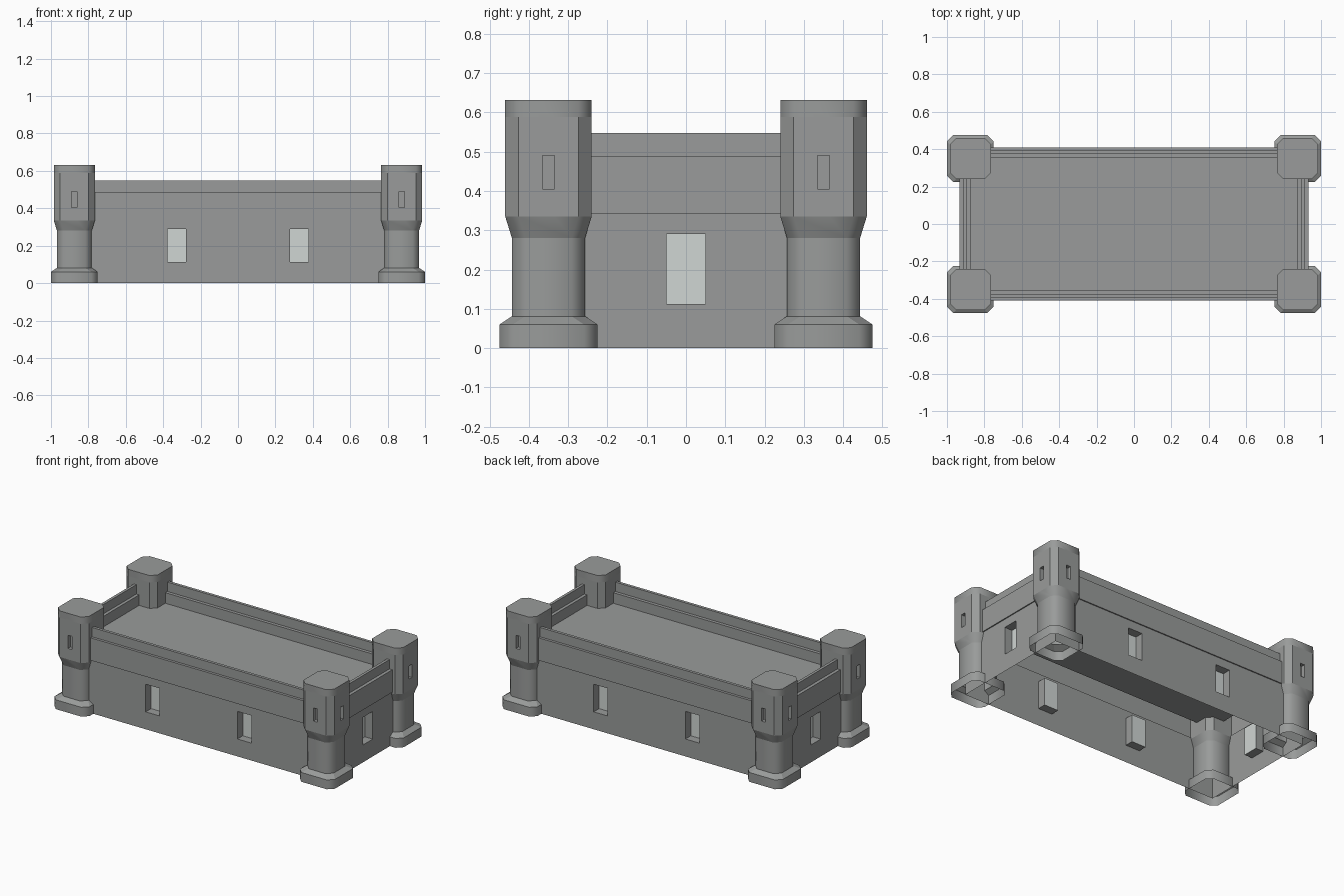
import bpy, bmesh, math
from mathutils import Vector

cube = bpy.data.objects.get("Cube")
if cube:
    bpy.data.objects.remove(cube, do_unlink=True)


def material(name, color):
    mat = bpy.data.materials.new(name)
    mat.use_nodes = True
    mat.diffuse_color = color
    bsdf = mat.node_tree.nodes["Principled BSDF"]
    bsdf.inputs["Base Color"].default_value = color
    bsdf.inputs["Roughness"].default_value = 0.8
    return mat


STONE = material("grey stone", (0.32, 0.33, 0.325, 1))
PANE = material("pale window pane", (0.63, 0.67, 0.655, 1))


def loft(bm, rings):
    """Skin a stack of closed rings, open below and capped at the end."""
    loops = [[bm.verts.new(p) for p in ring] for ring in rings]
    count = len(loops[0])
    for low, high in zip(loops, loops[1:]):
        for i in range(count):
            j = (i + 1) % count
            bm.faces.new((low[i], low[j], high[j], high[i]))
    bm.faces.new(loops[-1])
    bm.normal_update()


def face_at(bm, point, normal):
    """Find the face with this outward direction that contains the point."""
    for f in bm.faces:
        if f.normal.dot(normal) < 0.99:
            continue
        if abs((f.calc_center_median() - point).dot(normal)) > 1e-3:
            continue
        if all(min(v.co[k] for v in f.verts) - 1e-4 <= point[k]
               <= max(v.co[k] for v in f.verts) + 1e-4 for k in range(3)):
            return f


def recess(bm, point, normal, width, height, depth, mat_index):
    """Cut a rectangle into a flat face and push it inward."""
    point, normal = Vector(point), Vector(normal)
    up = Vector((0, 0, 1))
    side = normal.cross(up)
    for axis, half in ((side, width / 2), (up, height / 2)):
        for sign in (-1, 1):
            f = face_at(bm, point, normal)
            bmesh.ops.bisect_plane(
                bm, geom=[f, *f.edges, *f.verts], dist=1e-6,
                plane_co=point + axis * half * sign, plane_no=axis)
            bm.normal_update()
    f = face_at(bm, point, normal)
    back = bmesh.ops.extrude_discrete_faces(bm, faces=[f])["faces"][0]
    bmesh.ops.translate(bm, verts=back.verts, vec=-normal * depth)
    back.material_index = mat_index
    bm.normal_update()


def finish(bm, name, location=(0, 0, 0)):
    mesh = bpy.data.meshes.new(name)
    bm.to_mesh(mesh)
    bm.free()
    mesh.materials.append(STONE)
    mesh.materials.append(PANE)
    obj = bpy.data.objects.new(name, mesh)
    obj.location = location
    bpy.context.collection.objects.link(obj)


# Walls, stepped parapet and sunken roof deck
wall_profile = [
    (0.925, 0.402, 0), (0.925, 0.402, 0.343),
    (0.932, 0.409, 0.343), (0.932, 0.409, 0.488),
    (0.911, 0.392, 0.488), (0.911, 0.392, 0.548),
    (0.893, 0.373, 0.548), (0.893, 0.373, 0.488),
    (0.873, 0.352, 0.488), (0.873, 0.352, 0.42),
]
bm = bmesh.new()
loft(bm, [[(-x, -y, z), (x, -y, z), (x, y, z), (-x, y, z)]
          for x, y, z in wall_profile])
for s in (-1, 1):
    recess(bm, (s * 0.925, 0, 0.201), (s, 0, 0), 0.1, 0.178, 0.055, 1)
    for x in (-0.327, 0.327):
        recess(bm, (x, s * 0.402, 0.201), (0, s, 0), 0.1, 0.178, 0.055, 1)
finish(bm, "walls_and_roof")


def octagon(half, corner, z):
    """Square outline with its corners cut straight."""
    pts, inner = [], half - corner
    for q in range(4):
        c, s = round(math.cos(q * math.pi / 2)), round(math.sin(q * math.pi / 2))
        for x, y in ((half, inner), (inner, half)):
            pts.append((x * c - y * s, x * s + y * c, z))
    return pts


# Corner towers: foot, shaft, flare, upper body, cap
BODY_LOW, BODY_HIGH = 0.335, 0.588
tower_profile = [
    (0.125, 0.034, 0), (0.125, 0.034, 0.06), (0.095, 0.034, 0.08),
    (0.093, 0.034, 0.08), (0.093, 0.034, 0.28), (0.11, 0.034, BODY_LOW),
    (0.11, 0.034, BODY_HIGH), (0.11, 0.034, 0.632),
]


def tower(name, sx, sy):
    bm = bmesh.new()
    loft(bm, [octagon(*p) for p in tower_profile])
    # Slits on the two outward sides
    recess(bm, (sx * 0.11, 0, 0.448), (sx, 0, 0), 0.03, 0.085, 0.025, 0)
    recess(bm, (0, sy * 0.11, 0.448), (0, sy, 0), 0.03, 0.085, 0.025, 0)
    # Soft corners everywhere but the upper body; every level line is crisp
    for f in bm.faces:
        z = f.calc_center_median().z
        f.smooth = abs(f.normal.z) < 0.7 and not BODY_LOW < z < BODY_HIGH
    for e in bm.edges:
        if abs(e.verts[0].co.z - e.verts[1].co.z) < 1e-4:
            e.smooth = False
    finish(bm, name, (sx * 0.875, sy * 0.35, 0))


for sx, side in ((-1, "right"), (1, "left")):
    for sy, end in ((-1, "front"), (1, "back")):
        tower(f"{end}_{side}_tower", sx, sy)
